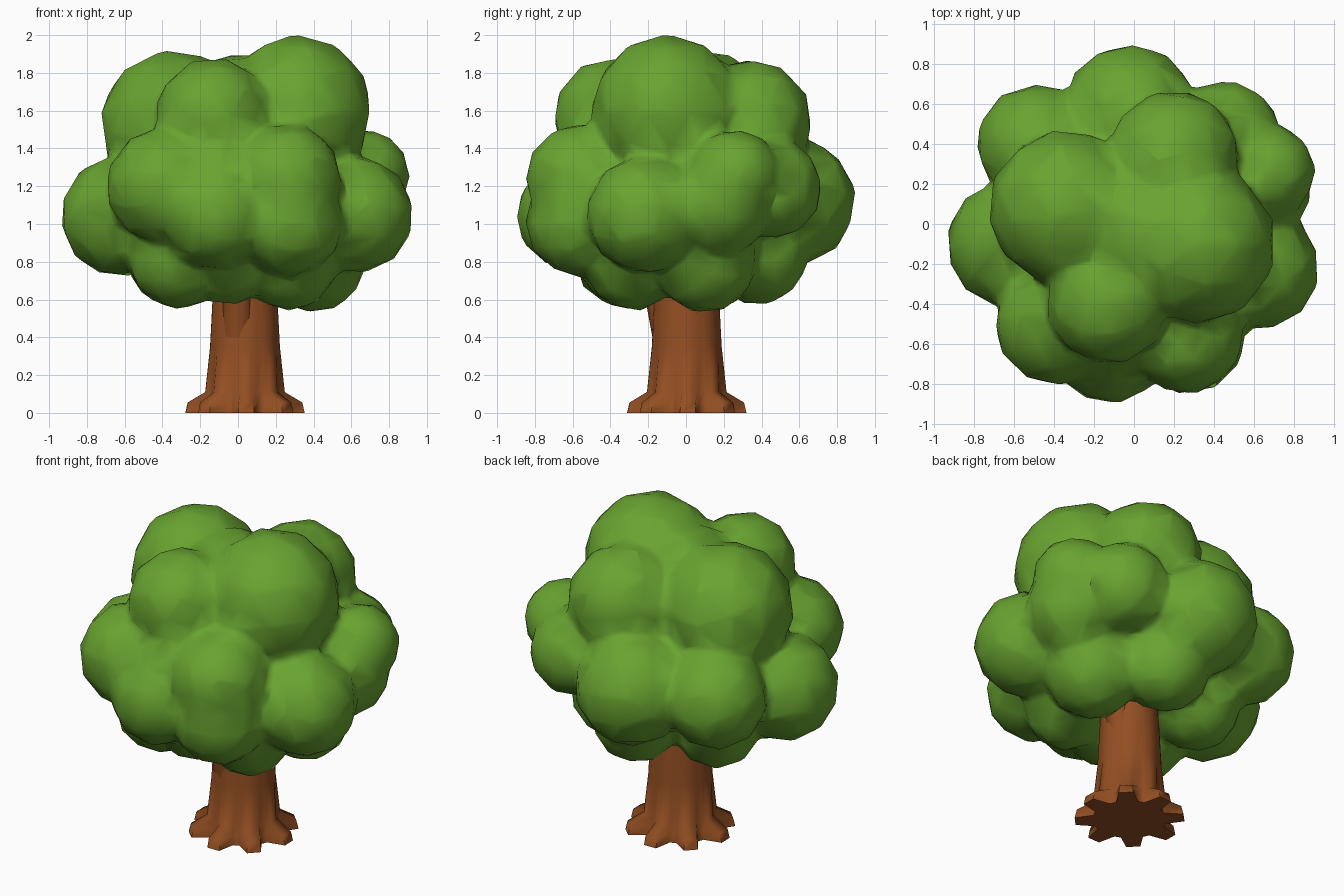
import bpy, bmesh, math
from mathutils import Vector, Matrix

if "Cube" in bpy.data.objects:
    bpy.data.objects.remove(bpy.data.objects["Cube"])


def material(name, rgb):
    m = bpy.data.materials.new(name)
    m.diffuse_color = (*rgb, 1)
    m.use_nodes = True
    m.node_tree.nodes["Principled BSDF"].inputs["Base Color"].default_value = m.diffuse_color
    return m


def finish(bm, name, mat):
    bmesh.ops.recalc_face_normals(bm, faces=bm.faces)
    me = bpy.data.meshes.new(name)
    bm.to_mesh(me)
    bm.free()
    me.materials.append(mat)
    ob = bpy.data.objects.new(name, me)
    bpy.context.collection.objects.link(ob)
    return ob


green = material("leaf green", (0.14, 0.37, 0.03))
brown = material("bark brown", (0.29, 0.077, 0.016))

# Foliage clumps: x, y, z, radius
clumps = [
    # crown
    (0.31, -0.10, 1.60, 0.40), (-0.13, -0.39, 1.57, 0.31),
    (-0.34, 0.08, 1.53, 0.39), (0.20, 0.34, 1.54, 0.33),
    (0.00, -0.03, 1.52, 0.38),
    # middle ring
    (-0.39, -0.50, 1.20, 0.31), (-0.12, -0.61, 1.05, 0.29),
    (-0.10, -0.50, 1.22, 0.28), (0.26, -0.56, 1.24, 0.29),
    (0.27, -0.56, 1.01, 0.29), (0.62, -0.22, 1.05, 0.31),
    (0.67, 0.26, 1.26, 0.24), (0.61, 0.18, 1.11, 0.28),
    (0.46, 0.45, 1.19, 0.27), (-0.02, 0.56, 1.12, 0.34),
    (-0.49, 0.40, 1.12, 0.30), (-0.62, -0.10, 1.04, 0.32),
    (0.50, 0.00, 1.10, 0.27),
    # underside
    (-0.31, -0.32, 0.82, 0.27), (0.40, 0.10, 0.81, 0.28),
    (0.27, -0.28, 0.80, 0.26), (0.08, 0.38, 0.83, 0.26),
    (-0.33, 0.16, 0.82, 0.26), (-0.05, -0.33, 0.82, 0.25),
    # core
    (0.00, 0.00, 1.20, 0.50),
]
bm = bmesh.new()
for i, (x, y, z, r) in enumerate(clumps):
    turn = Matrix.Rotation(i * 1.1, 4, 'Z') @ Matrix.Rotation(i * 0.7, 4, 'X')
    bmesh.ops.create_icosphere(bm, subdivisions=2, radius=r * 1.02,
                               matrix=Matrix.Translation((x, y, z)) @ turn)
foliage = finish(bm, "foliage", green)

# Merge the clumps into one soft low-poly skin
remesh = foliage.modifiers.new("merge", 'REMESH')
remesh.mode = 'VOXEL'
remesh.voxel_size = 0.03
remesh.use_smooth_shade = True
soft = foliage.modifiers.new("soften", 'SMOOTH')
soft.factor = 0.5
soft.iterations = 4
low = foliage.modifiers.new("simplify", 'DECIMATE')
low.ratio = 0.07

# Trunk: stacked rings with eight blocky root toes
CX, CY, TOES = 0.037, 0.004, 8
rings = [  # z, toe radius, gap radius
    (0.0, 0.318, 0.215), (0.055, 0.305, 0.21), (0.11, 0.212, 0.195),
    (0.35, 0.186, 0.184), (0.62, 0.172, 0.17), (0.95, 0.15, 0.15)]
bm = bmesh.new()
loops = []
for z, toe, gap in rings:
    loop = []
    for k in range(TOES):
        for off, r in ((-0.13, toe), (0.13, toe), (0.30, gap), (0.485, gap)):
            a = math.tau * k / TOES + off + 0.02
            loop.append(bm.verts.new((CX + r * math.cos(a), CY + r * math.sin(a), z)))
    loops.append(loop)
n = len(loops[0])
for a, b in zip(loops, loops[1:]):
    for i in range(n):
        j = (i + 1) % n
        bm.faces.new((a[i], a[j], b[j], b[i]))
bm.faces.new(loops[0])
bm.faces.new(loops[-1])
trunk = finish(bm, "trunk", brown)

# Branch stubs that rise from the trunk into the leaves
bm = bmesh.new()
for start, end in (((0.0, -0.09, 0.42), (0.0, -0.2, 0.85)),
                   ((0.10, 0.03, 0.46), (0.22, 0.06, 0.85))):
    s, e = Vector(start), Vector(end)
    d = e - s
    place = Matrix.Translation((s + e) / 2) @ d.to_track_quat('Z', 'Y').to_matrix().to_4x4()
    bmesh.ops.create_cone(bm, cap_ends=True, segments=8, radius1=0.09,
                          radius2=0.06, depth=d.length, matrix=place)
branches = finish(bm, "branches", brown)

for ob, angle in ((foliage, 80), (trunk, 60), (branches, 50)):
    bpy.ops.object.select_all(action='DESELECT')
    ob.select_set(True)
    bpy.context.view_layer.objects.active = ob
    if ob is foliage:
        for m in list(ob.modifiers):
            bpy.ops.object.modifier_apply(modifier=m.name)
    bpy.ops.object.shade_smooth_by_angle(angle=math.radians(angle))
